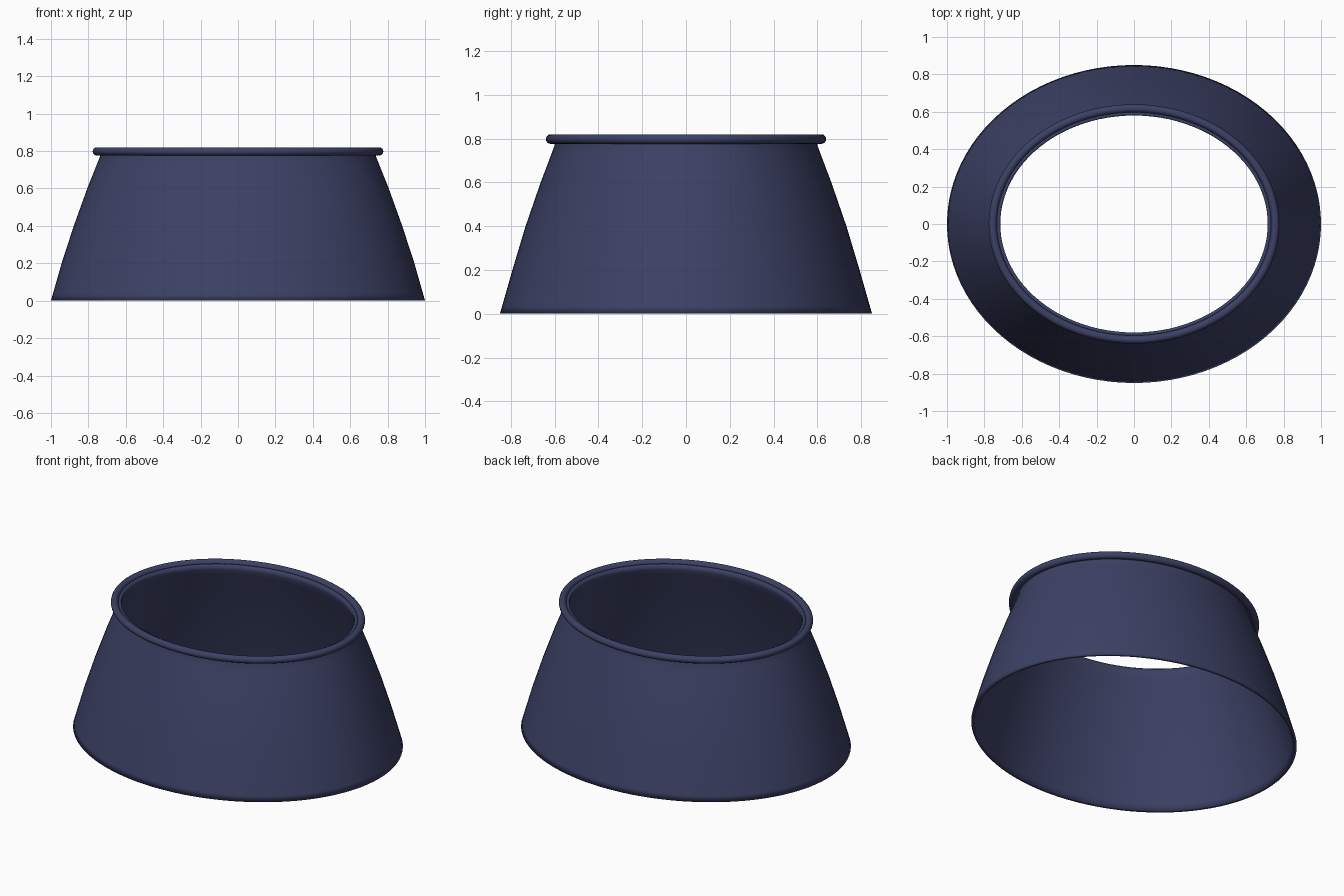
import bpy, bmesh, math

if "Cube" in bpy.data.objects:
    bpy.data.objects.remove(bpy.data.objects["Cube"])

SEGMENTS = 96

navy = bpy.data.materials.new("navy_blue")
navy.diffuse_color = (0.045, 0.053, 0.13, 1.0)
navy.use_nodes = True
navy.node_tree.nodes["Principled BSDF"].inputs["Base Color"].default_value = navy.diffuse_color


def elliptical_lathe(name, profile):
    """Sweep a closed profile of (x radius, y radius, z) around the z axis."""
    bm = bmesh.new()
    rings = []
    for i in range(SEGMENTS):
        a = 2 * math.pi * i / SEGMENTS
        rings.append([bm.verts.new((rx * math.cos(a), ry * math.sin(a), z))
                      for rx, ry, z in profile])
    n = len(profile)
    for i in range(SEGMENTS):
        r, s = rings[i], rings[(i + 1) % SEGMENTS]
        for j in range(n):
            k = (j + 1) % n
            bm.faces.new((r[j], s[j], s[k], r[k]))
    bmesh.ops.recalc_face_normals(bm, faces=bm.faces)
    mesh = bpy.data.meshes.new(name)
    bm.to_mesh(mesh)
    bm.free()
    mesh.materials.append(navy)
    for p in mesh.polygons:
        p.use_smooth = True
    obj = bpy.data.objects.new(name, mesh)
    bpy.context.collection.objects.link(obj)
    return obj


# Flared thin-walled skirt, nearly upright just below the rim
WALL = 0.02
outer = [(1.0, 0.85, 0.0), (0.99, 0.84, 0.035), (0.94, 0.79, 0.21),
         (0.878, 0.733, 0.40), (0.806, 0.664, 0.60),
         (0.752, 0.613, 0.735), (0.738, 0.60, 0.77), (0.735, 0.60, 0.80)]
inner = [(rx - WALL, ry - WALL, z) for rx, ry, z in reversed(outer)]
elliptical_lathe("skirt", outer + inner)

# Rounded bead around the top opening
TUBE = 0.022
steps = [2 * math.pi * k / 16 for k in range(16)]
elliptical_lathe("rim", [(0.755 + TUBE * math.cos(t), 0.618 + TUBE * math.cos(t),
                          0.798 + TUBE * math.sin(t)) for t in steps])
